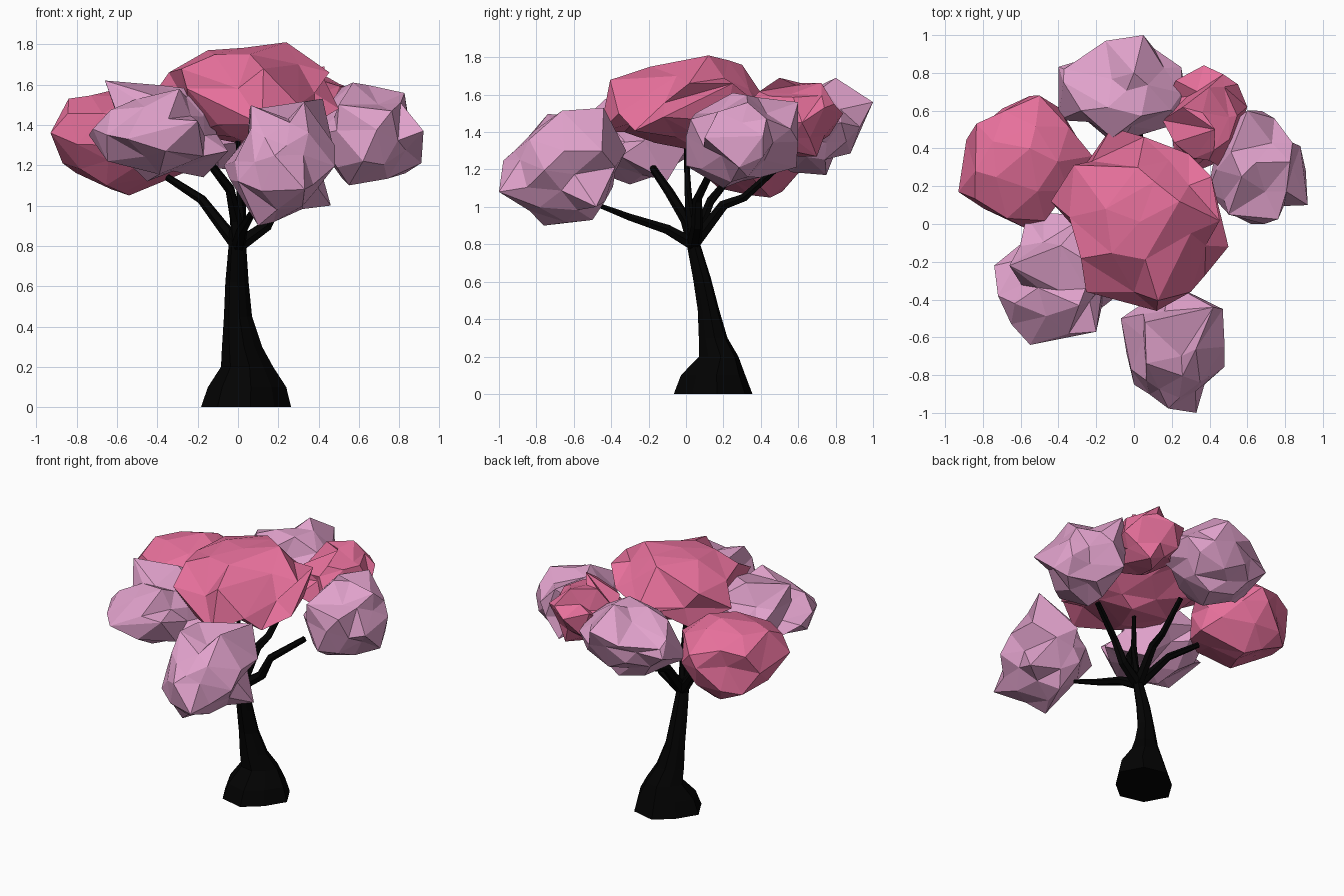
import bpy
import bmesh
import math
import random
from mathutils import Vector

default_cube = bpy.data.objects.get("Cube")
if default_cube:
    bpy.data.objects.remove(default_cube, do_unlink=True)


def make_material(name, colour):
    material = bpy.data.materials.new(name)
    material.use_nodes = True
    material.diffuse_color = (*colour, 1)
    material.node_tree.nodes["Principled BSDF"].inputs["Base Color"].default_value = (*colour, 1)
    return material


bark = make_material("black bark", (0.0008, 0.0008, 0.0008))
pink = make_material("deep pink blossom", (0.81, 0.165, 0.335))
lilac = make_material("pale lilac blossom", (0.75, 0.36, 0.6))


def finish(name, bm, material):
    """Turn a bmesh into a flat shaded object."""
    bmesh.ops.recalc_face_normals(bm, faces=bm.faces)
    mesh = bpy.data.meshes.new(name)
    bm.to_mesh(mesh)
    bm.free()
    mesh.materials.append(material)
    obj = bpy.data.objects.new(name, mesh)
    bpy.context.collection.objects.link(obj)
    return obj


def loft(name, rings, material):
    """Skin a list of vertex rings and cap both ends."""
    bm = bmesh.new()
    loops = [[bm.verts.new(point) for point in ring] for ring in rings]
    for low, high in zip(loops, loops[1:]):
        for i in range(len(low)):
            j = (i + 1) % len(low)
            bm.faces.new((low[i], low[j], high[j], high[i]))
    bm.faces.new(loops[0][::-1])
    bm.faces.new(loops[-1])
    return finish(name, bm, material)


def circle(sides, turn=0.0):
    angles = [math.tau * i / sides + turn for i in range(sides)]
    return [Vector((math.cos(a), math.sin(a), 0)) for a in angles]


def branch(name, path, start, end):
    """Tapering six sided limb along a path."""
    points = [Vector(p) for p in path]
    last = len(points) - 1
    rings = []
    for i, point in enumerate(points):
        along = points[min(i + 1, last)] - points[max(i - 1, 0)]
        turn = along.to_track_quat('Z', 'Y')
        radius = start + (end - start) * i / last
        rings.append([point + turn @ (c * radius) for c in circle(6)])
    return loft(name, rings, bark)


def clump(name, material, seed, rough, tips):
    """Crumpled leaf mass whose outermost corners reach the given tips."""
    rng = random.Random(seed)
    tips = [Vector(t) for t in tips]
    low = Vector([min(t[k] for t in tips) for k in range(3)])
    high = Vector([max(t[k] for t in tips) for k in range(3)])
    centre, half = (low + high) / 2, (high - low) / 2
    bm = bmesh.new()
    bmesh.ops.create_icosphere(bm, subdivisions=2, radius=1)
    for v in bm.verts:
        wobble = Vector([rng.uniform(-rough, rough) for k in range(3)])
        v.co = v.co * rng.uniform(1 - rough * 1.4, 1.0) + wobble
        v.co = centre + Vector([half[k] * max(-1, min(1, v.co[k])) for k in range(3)])
    free = list(bm.verts)
    for tip in tips:
        corner = min(free, key=lambda v: (v.co - tip).length)
        corner.co = tip
        free.remove(corner)
    return finish(name, bm, material)


# Trunk: flared foot, leaning and narrowing upwards (centre, half widths, height)
trunk_sections = [
    (0.04, 0.145, 0.225, 0.22, 0.0),
    (0.045, 0.145, 0.195, 0.18, 0.1),
    (0.045, 0.175, 0.13, 0.11, 0.2),
    (0.02, 0.145, 0.10, 0.08, 0.3),
    (0.0, 0.12, 0.07, 0.06, 0.45),
    (-0.005, 0.085, 0.058, 0.05, 0.62),
    (-0.003, 0.04, 0.044, 0.038, 0.8),
    (-0.003, 0.03, 0.04, 0.036, 0.88),
]
# The outline is pinched on one diagonal
outline = [c * (1 - 0.2 * max(0, -2 * c.x * c.y)) for c in circle(8, 0.1)]
loft("trunk", [[(x + c.x * rx, y + c.y * ry, z) for c in outline]
               for x, y, rx, ry, z in trunk_sections], bark)

# Branches, kinked and reaching out to the leaf masses
fork = (0, 0.04, 0.8)
branch("front_branch", [fork, (0.02, -0.1, 0.88), (0.06, -0.3, 0.945), (0.1, -0.47, 1.01)], 0.036, 0.013)
branch("front_right_branch", [fork, (-0.01, 0.0, 0.93), (-0.04, -0.09, 1.08), (-0.14, -0.18, 1.21)], 0.036, 0.02)
branch("right_branch", [fork, (-0.08, 0.08, 0.9), (-0.18, 0.13, 1.03), (-0.35, 0.22, 1.14)], 0.036, 0.018)
branch("back_branch", [fork, (0.01, 0.2, 1.01), (0.02, 0.31, 1.05), (0.03, 0.5, 1.22)], 0.036, 0.018)
branch("left_branch", [fork, (0.14, 0.06, 0.9), (0.21, 0.06, 1.04), (0.42, 0.14, 1.2)], 0.038, 0.02)
branch("middle_branch", [fork, (0.01, 0.02, 0.95), (0.01, 0.01, 1.1), (0.0, 0.0, 1.32)], 0.03, 0.012)

# Deep pink leaf masses
clump("crown_leaves", pink, 3, 0.12, [
    (-0.12, 0.51, 1.56), (0.5, -0.12, 1.48), (0.12, -0.46, 1.4), (0.24, 0.12, 1.81),
    (-0.15, 0.08, 1.77), (-0.44, 0.12, 1.52), (0.41, 0.25, 1.66), (-0.27, -0.07, 1.53),
    (0.1, 0.1, 1.29), (0.0, -0.36, 1.58), (0.3, -0.36, 1.5), (0.3, -0.05, 1.7),
    (0.02, 0.3, 1.76), (-0.1, -0.33, 1.4), (-0.24, -0.1, 1.35)])
clump("right_leaves", pink, 5, 0.07, [
    (-0.93, 0.17, 1.36), (-0.84, 0.28, 1.53), (-0.5, 0.68, 1.42), (-0.54, 0.45, 1.05),
    (-0.58, -0.02, 1.3), (-0.22, 0.36, 1.4), (-0.55, 0.4, 1.59), (-0.87, 0.33, 1.21),
    (-0.72, 0.42, 1.14), (-0.71, 0.56, 1.35), (-0.42, 0.25, 1.14), (-0.42, 0.1, 1.35)])
clump("back_left_leaves", pink, 8, 0.18, [
    (0.37, 0.84, 1.5), (0.6, 0.62, 1.45), (0.28, 0.26, 1.42), (0.15, 0.55, 1.5),
    (0.43, 0.5, 1.69), (0.45, 0.7, 1.27), (0.55, 0.74, 1.53), (0.22, 0.76, 1.55)])

# Pale lilac leaf masses
clump("front_right_leaves", lilac, 11, 0.16, [
    (-0.66, -0.22, 1.62), (-0.74, -0.22, 1.35), (-0.55, -0.64, 1.33), (-0.2, -0.57, 1.42),
    (-0.17, -0.1, 1.14), (-0.48, 0.06, 1.4), (-0.05, -0.35, 1.27), (-0.72, -0.38, 1.38),
    (-0.45, -0.3, 1.12), (-0.4, -0.35, 1.54), (-0.16, -0.25, 1.57), (-0.36, -0.6, 1.27),
    (-0.65, -0.53, 1.35)])
clump("front_leaves", lilac, 14, 0.14, [
    (0.33, -1.0, 1.08), (0.42, -0.44, 1.53), (0.0, -0.85, 1.12), (0.1, -0.76, 0.9),
    (0.46, -0.48, 1.0), (-0.07, -0.5, 1.2), (0.2, -0.32, 1.3), (0.48, -0.65, 1.3),
    (0.05, -0.6, 1.34), (0.25, -0.7, 1.43), (0.2, -0.5, 0.93), (0.47, -0.45, 1.3)])
clump("left_leaves", lilac, 17, 0.15, [
    (0.92, 0.1, 1.37), (0.6, 0.6, 1.56), (0.83, 0.33, 1.16), (0.62, 0.0, 1.22),
    (0.39, 0.17, 1.35), (0.55, 0.2, 1.1), (0.57, 0.25, 1.61), (0.73, 0.43, 1.5),
    (0.5, 0.05, 1.5), (0.84, 0.3, 1.45), (0.72, 0.42, 1.25)])
clump("back_leaves", lilac, 20, 0.15, [
    (0.05, 1.0, 1.56), (-0.4, 0.55, 1.32), (0.3, 0.55, 1.42), (-0.37, 0.82, 1.48),
    (0.0, 0.8, 1.69), (-0.1, 0.42, 1.3), (0.0, 0.75, 1.17), (0.25, 0.83, 1.45),
    (-0.28, 0.6, 1.58), (-0.15, 0.97, 1.5)])
